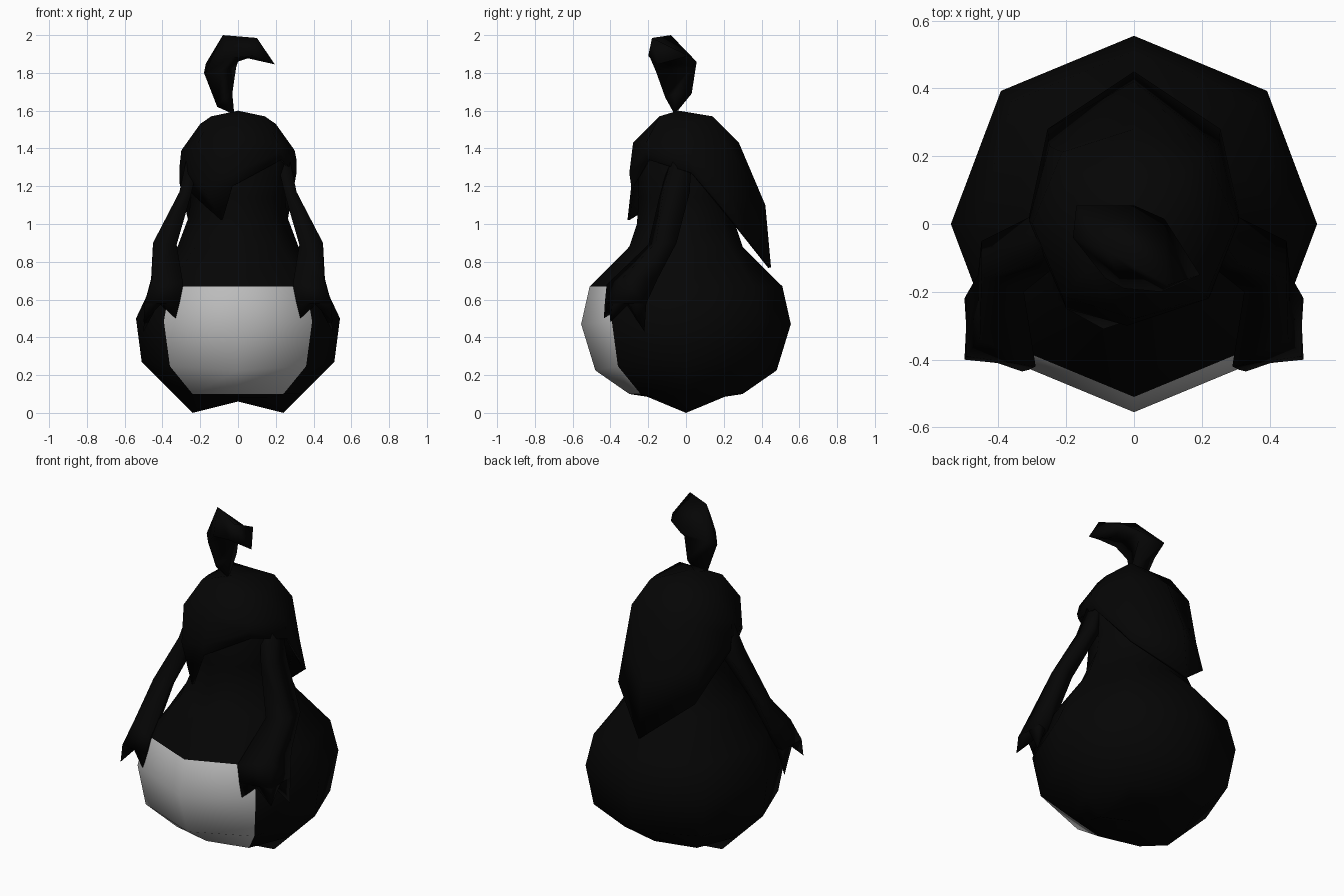
import bpy, bmesh, math
from mathutils import Vector

cube = bpy.data.objects.get("Cube")
if cube:
    bpy.data.objects.remove(cube)


def material(name, rgb):
    m = bpy.data.materials.new(name)
    m.use_nodes = True
    m.diffuse_color = (*rgb, 1)
    m.node_tree.nodes["Principled BSDF"].inputs["Base Color"].default_value = (*rgb, 1)
    return m


black = material("soft black", (0.0015, 0.0015, 0.0015))
white = material("belly white", (0.5, 0.5, 0.5))


def finish(name, bm, mats):
    bmesh.ops.recalc_face_normals(bm, faces=bm.faces)
    me = bpy.data.meshes.new(name)
    bm.to_mesh(me)
    bm.free()
    for m in mats:
        me.materials.append(m)
    me.shade_smooth()
    ob = bpy.data.objects.new(name, me)
    bpy.context.collection.objects.link(ob)
    return ob


def loft(bm, rings, start=None, end=None, paint=None):
    """Skin equal rings of points, closing either end to a point."""
    rows = [[bm.verts.new(p) for p in r] for r in rings]
    n = len(rows[0])
    for i in range(len(rows) - 1):
        for k in range(n):
            j = (k + 1) % n
            f = bm.faces.new((rows[i][k], rows[i][j], rows[i + 1][j], rows[i + 1][k]))
            if paint:
                f.material_index = paint(i, k)
    for row, tip in ((rows[0], start), (rows[-1], end)):
        if tip:
            t = bm.verts.new(tip)
            for k in range(n):
                bm.faces.new((row[k], row[(k + 1) % n], t))


def octagon(rf, zf, rs, zs):
    """Eight points starting at the front, with separate front and side radius."""
    pts = []
    for k in range(8):
        a = math.radians(45 * k - 90)
        if k % 4 == 0:
            r, z = rf, zf
        elif k % 4 == 2:
            r, z = rs, zs
        else:
            r, z = max(rf, rs), max(zf, (zf + zs) / 2)
        pts.append((r * math.cos(a), r * math.sin(a), z))
    return pts


# Pear-shaped body; the two front columns of the lower rings are the belly
profile = [
    (.17, .08, .24, 0), (.30, .10, .34, .10), (.48, .225, .51, .27),
    (.555, .47, .54, .50), (.51, .67, .46, .67), (.30, .88, .32, .88),
    (.26, 1.0, .26, 1.04), (.25, 1.14, .25, 1.14), (.255, 1.32, .28, 1.32),
    (.15, 1.52, .17, 1.5),
]
bm = bmesh.new()
loft(bm, [octagon(*p) for p in profile], (0, 0, .06), (0, 0, 1.56),
     lambda i, k: int(1 <= i <= 3 and k in (0, 7)))
finish("body", bm, [black, white])

# Hair cap with a swept fringe, open sides and a long pointed back
middle = [(-.02, -.3, 1.27), (.22, -.22, 1.38), (.31, .01, 1.34), (.25, .23, 1.17),
          (0, .42, 1.1), (-.25, .23, 1.17), (-.31, .01, 1.3), (-.2, -.25, 1.22)]
hem = [(-.03, -.29, 1.2), (.23, -.2, 1.34), (.31, .03, 1.27), (.255, .28, .98),
       (0, .45, .77), (-.255, .28, .98), (-.31, .02, 1.22), (-.09, -.31, 1.02)]
bm = bmesh.new()
loft(bm, [octagon(.14, 1.57, .2, 1.53), octagon(.28, 1.43, .3, 1.39), middle, hem],
     (0, -.04, 1.6))
hair = finish("hair", bm, [black])
shell = hair.modifiers.new("thickness", "SOLIDIFY")
shell.thickness = .015
shell.offset = -1

# Curled topknot: each ring is outer, front, inner, back
curl = [
    [(-.11, -.05, 1.62), (-.07, -.11, 1.67), (-.03, -.06, 1.69), (-.03, .03, 1.69)],
    [(-.18, -.04, 1.8), (-.085, -.16, 1.81), (-.01, .03, 1.83), (-.17, .055, 1.85)],
    [(-.08, -.08, 2.0), (-.03, -.19, 1.88), (0, -.04, 1.86), (0, .055, 1.86)],
    [(.1, -.18, 1.985), (.08, -.2, 1.89), (.04, -.12, 1.88), (.09, .015, 1.89)],
]
bm = bmesh.new()
loft(bm, curl, (-.02, -.06, 1.58), (.195, -.15, 1.845))
finish("topknot", bm, [black])

# Drooping arms: each ring is inner front, outer front, outer back, inner back
arm = [
    [(.2, -.08, 1.36), (.27, -.06, 1.36), (.27, .03, 1.36), (.2, .03, 1.36)],
    [(.25, -.14, 1.15), (.31, -.12, 1.17), (.31, .02, 1.17), (.25, 0, 1.15)],
    [(.325, -.2, .89), (.45, -.16, .9), (.45, -.05, .9), (.34, -.12, .89)],
    [(.29, -.42, .68), (.455, -.34, .71), (.46, -.15, .71), (.36, -.22, .7)],
    [(.31, -.43, .58), (.495, -.39, .58), (.495, -.21, .58), (.38, -.25, .58)],
]
tips = [(.33, -.435, .5), (.5, -.4, .48), (.5, -.22, .43)]
for side, name in ((1, "left"), (-1, "right")):
    bm = bmesh.new()
    loft(bm, arm, (.23, -.02, 1.38), (.41, -.33, .58))
    # Three pointed fingers growing from the hand corners
    wrist = [Vector(p) for p in arm[-1]]
    centre = sum(wrist, Vector()) / 4
    for k, tip in enumerate(tips):
        base = [wrist[k], wrist[k].lerp(wrist[k - 1], .5), centre,
                wrist[k].lerp(wrist[k + 1], .5)]
        loft(bm, [base], end=tip)
    for v in bm.verts:
        v.co.x *= side
    finish(name + "_arm", bm, [black])
